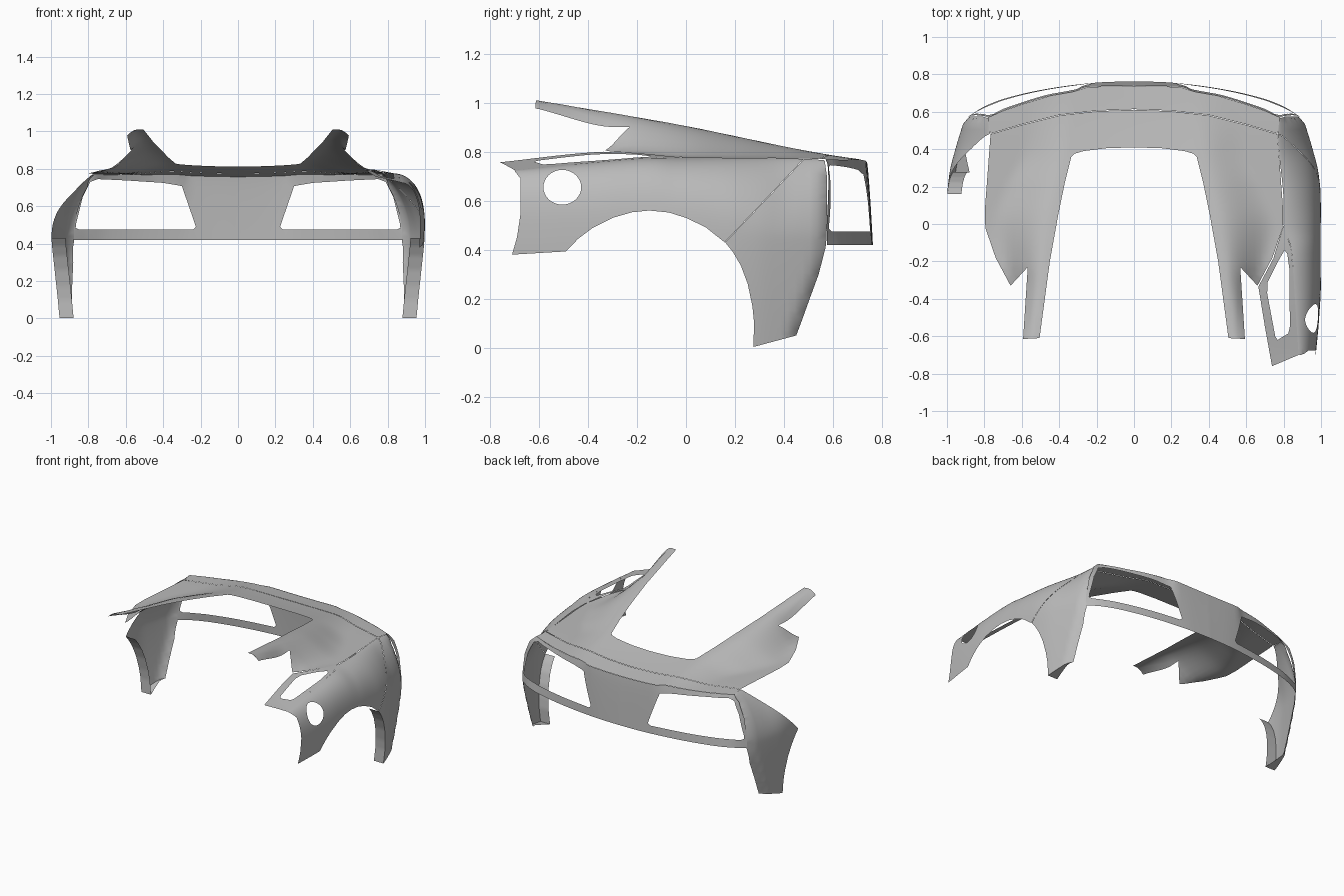
import bpy, bmesh, math
from mathutils import Vector
from mathutils.geometry import delaunay_2d_cdt

if "Cube" in bpy.data.objects:
    bpy.data.objects.remove(bpy.data.objects["Cube"])

grey = bpy.data.materials.new("plain_grey")
grey.diffuse_color = (0.5, 0.5, 0.5, 1)
grey.use_nodes = True
grey.node_tree.nodes["Principled BSDF"].inputs["Base Color"].default_value = grey.diffuse_color


def curve(*pts):
    """Smooth function through (position, value) pairs, ascending."""
    def f(a):
        a = min(max(a, pts[0][0]), pts[-1][0])
        i = 0
        while i < len(pts) - 2 and a > pts[i + 1][0]:
            i += 1

        def slope(k):
            if k <= 0 or k >= len(pts) - 1:
                k0, k1 = max(k - 1, 0), min(k + 1, len(pts) - 1)
                return (pts[k1][1] - pts[k0][1]) / (pts[k1][0] - pts[k0][0])
            m0 = (pts[k][1] - pts[k - 1][1]) / (pts[k][0] - pts[k - 1][0])
            m1 = (pts[k + 1][1] - pts[k][1]) / (pts[k + 1][0] - pts[k][0])
            return 0 if m0 * m1 <= 0 else 2 * m0 * m1 / (m0 + m1)
        w = pts[i + 1][0] - pts[i][0]
        t = (a - pts[i][0]) / w
        return ((1 + 2 * t) * (1 - t) ** 2 * pts[i][1] + t * t * (3 - 2 * t) * pts[i + 1][1]
                + w * (t * (1 - t) ** 2 * slope(i) - t * t * (1 - t) * slope(i + 1)))
    return f


def densify(loop, step=0.02):
    out = []
    for a, b in zip(loop, loop[1:] + loop[:1]):
        n = max(1, math.ceil(math.dist(a, b) / step))
        out += [(a[0] + (b[0] - a[0]) * k / n, a[1] + (b[1] - a[1]) * k / n) for k in range(n)]
    return out


def inside(p, loop):
    hit = False
    for a, b in zip(loop, loop[1:] + loop[:1]):
        if (a[1] > p[1]) != (b[1] > p[1]):
            if p[0] < a[0] + (p[1] - a[1]) * (b[0] - a[0]) / (b[1] - a[1]):
                hit = not hit
    return hit


def make(name, verts, faces, mirror=False):
    me = bpy.data.meshes.new(name)
    me.from_pydata(verts, [], faces)
    bm = bmesh.new()
    bm.from_mesh(me)
    bmesh.ops.recalc_face_normals(bm, faces=bm.faces)
    if sum(f.normal.z + f.normal.y * 0.5 + f.normal.x * f.calc_center_median().x for f in bm.faces) < 0:
        bmesh.ops.reverse_faces(bm, faces=bm.faces)
    for f in bm.faces:
        f.smooth = True
    bm.to_mesh(me)
    bm.free()
    me.set_sharp_from_angle(angle=math.radians(35))
    me.materials.append(grey)
    ob = bpy.data.objects.new(name, me)
    bpy.context.collection.objects.link(ob)
    if mirror:
        ob.modifiers.new("mirror", 'MIRROR').merge_threshold = 0.0005
    return ob


def sheet(name, outline, holes, place, warp=lambda p: p, mirror=False, h=0.03):
    """Trimmed curved panel: flat outline with holes, triangulated, then placed in 3D."""
    loops = [[warp(p) for p in densify(l)] for l in [outline] + holes]
    # drop doubled points
    loops = [[p for i, p in enumerate(l) if math.dist(p, l[i - 1]) > 1e-4] for l in loops]
    ok = lambda p: inside(p, loops[0]) and not any(inside(p, l) for l in loops[1:])
    pts, edges = [], []
    for l in loops:
        s = len(pts)
        pts += l
        edges += [(s + i, s + (i + 1) % len(l)) for i in range(len(l))]
    rim = list(pts)
    us, vs = [p[0] for p in rim], [p[1] for p in rim]
    for i in range(int((max(us) - min(us)) / h) + 1):
        for j in range(int((max(vs) - min(vs)) / h) + 1):
            p = (min(us) + (i + 0.5) * h, min(vs) + (j + 0.5) * h)
            if ok(p) and min(math.dist(p, q) for q in rim) > 0.4 * h:
                pts.append(p)
    v, _, f, *_ = delaunay_2d_cdt([Vector(p) for p in pts], edges, [], 0, 1e-5)
    f = [t for t in f if ok((sum(v[i].x for i in t) / 3, sum(v[i].y for i in t) / 3))]
    used = sorted({i for t in f for i in t})
    new = {k: n for n, k in enumerate(used)}
    make(name, [place(v[i].x, v[i].y) for i in used], [[new[i] for i in t] for t in f], mirror)


# ---- rear deck with roof pillars (plan outline, height rule) ----
ridge_z = curve((-.61, 1.01), (-.4, .975), (0, .905), (.2, .864), (.4, .822), (.6, .785), (.74, .765))
ridge_x = curve((-.61, .54), (0, .45), (.4, .36), (.74, .33))
edge_x = curve((-.61, .75), (-.33, .68), (-.2, .72), (0, .76), (.2, .70), (.4, .60), (.74, .56))
edge_z = curve((-.61, .80), (-.33, .80), (0, .777), (.48, .772), (.74, .762))


def deck(x, y):
    zr, xr, zb = ridge_z(y), ridge_x(y), edge_z(y)
    if x <= xr:
        k = 1 - x / xr
        return (x, y, zr - .008 * k * (2 - k))
    s = min(1, (x - xr) / (edge_x(y) - xr))
    return (x, y, zb + (zr - zb) * (1 - s) ** 2 * (1 + 2 * s))


sheet("rear_deck", [(0, .41), (.15, .405), (.27, .39), (.32, .375), (.335, .36), (.37, .22), (.405, .05),
      (.45, -.2), (.505, -.61), (.593, -.615), (.568, -.23), (.66, -.33), (.74, -.18), (.795, -.02),
      (.797, .08), (.767, .48), (.6, .53), (.4, .58), (.2, .603), (0, .611)], [], deck, mirror=True)
sheet("tail_top", [(0, .614), (.2, .606), (.4, .583), (.6, .533), (.767, .483), (.78, .57), (.7, .605),
      (.6, .64), (.45, .685), (.32, .708), (.25, .732), (.12, .736), (0, .737)], [], deck, mirror=True)

# ---- rear panel with lamp openings ----
upper_y = curve((0, .737), (.12, .736), (.25, .732), (.32, .708), (.45, .685), (.6, .64), (.7, .605),
                (.78, .57), (.89, .57))
lower_y = curve((0, .763), (.15, .759), (.3, .746), (.5, .716), (.7, .668), (.8, .628), (.89, .572))


def tail(x, z):
    k = (max(0, .768 - z) / .348) ** .7
    return (x, upper_y(x) + (lower_y(x) - upper_y(x)) * k, z)


tail_top = [(x, deck(x, upper_y(x))[2]) for x in (.78, .6, .45, .32, .25, .12, 0)]
sheet("tail_panel", [(0, .42), (.885, .42), (.885, .5), (.865, .63), (.825, .73)] + tail_top,
      [[(.3, .708), (.4, .725), (.6, .738), (.75, .745), (.79, .73), (.83, .65), (.865, .51), (.868, .485),
        (.85, .475), (.24, .475), (.225, .49)]], tail, mirror=True)

# ---- quarter panels (side outline, width rule) ----
top_z = curve((-.7, .725), (-.4, .755), (-.13, .775), (0, .776), (.48, .771), (.58, .764))
top_x = curve((-.7, .88), (-.4, .86), (-.13, .84), (0, .80), (.1, .80), (.48, .77), (.58, .775))
side_x = curve((-.72, .97), (-.5, .99), (-.3, 1), (0, 1), (.17, .997), (.28, .985), (.4, .955), (.58, .9))
rear_y = curve((0, .43), (.05, .45), (.2, .505), (.41, .57), (.5, .576), (.73, .575), (.78, .565))
bulge = curve((0, 1), (.4, 0))
BELT = .45


def side_warp(p):
    t = min(1, (p[1] - BELT) / (top_z(p[0]) - BELT))
    return (p[0], t / 2 if t < 0 else 1 - math.sqrt(1 - t))


def side(y, v):
    t = 2 * v if v < 0 else 1 - (1 - min(v, 1)) ** 2
    z = BELT + t * (top_z(y) - BELT)
    x = side_x(y)
    if t < 0:
        x -= .032 * (min(1, (BELT - z) / BELT)) ** 1.5
    else:
        b = bulge(y)
        x = top_x(y) + (x - top_x(y)) * max(0, 1 - t ** (1.8 + 1.2 * b)) ** (.75 - .2 * b)
    d = max(0, rear_y(z) - y)
    if d < .045:
        x -= .025 * (1 - d / .045) ** 2 * (1 if t < .8 else (1 - t) / .2)
    return (x, y, z)


arch_rear = [(.275, .003), (.278, .1), (.271, .17), (.252, .26), (.224, .335), (.192, .39), (.16, .43)]
arch_front = [(-.49, .393), (-.44, .445), (-.38, .49), (-.3, .53), (-.22, .553), (-.15, .56), (-.07, .552),
              (0, .53), (.08, .492), (.158, .43)]
rear_part = arch_rear + [(.484, .771), (.5, 1), (.55, 1), (.566, .765)] + \
    [(rear_y(z), z) for z in (.7, .55, .45, .41, .3, .2, .1, .05)]
front_part = arch_front + [(.481, .771), (.42, 1), (-.68, 1), (-.70, .722), (-.675, .69), (-.675, .55),
                           (-.69, .45), (-.71, .38)]
filler = [(-.505 + .077 * math.cos(a * math.pi / 16), .655 + .071 * math.sin(a * math.pi / 16))
          for a in range(32)]
sheet("right_quarter_front", front_part, [filler], side, side_warp)
for label, s in (("right", 1), ("left", -1)):
    def place(y, v, s=s):
        p = side(y, v)
        return (s * p[0], p[1], p[2])
    sheet(label + "_quarter_rear", rear_part, [], place, side_warp)
    # wheel arch lip, tapering along the lower edge
    path = densify([(.448, .05)] + arch_rear)
    cut = max(range(len(path)), key=lambda i: path[i][1] if path[i][0] < .3 else 0)
    vs = []
    for y, z in path[:cut + 1]:
        p = place(*side_warp((y, z)))
        vs += [p, (p[0] - s * .075 * min(1, (.45 - y) / .17), y, z)]
    make(label + "_arch_lip", vs, [(2 * i, 2 * i + 1, 2 * i + 3, 2 * i + 2) for i in range(cut)])

# ---- frame round the shoulder intake, right side only ----
frame_z = curve((-.76, .757), (-.33, .80), (0, .777))
frame_x = curve((-.76, .738), (-.335, .665), (-.185, .745), (0, .79))


def shoulder(x, y):
    k = (x - frame_x(y)) / (top_x(y) - frame_x(y))
    return (x, y, frame_z(y) + (top_z(y) - frame_z(y)) * min(1, max(0, k)))


sheet("shoulder_frame", [(.80, -.005), (.745, -.185), (.665, -.335), (.70, -.55), (.738, -.76), (.88, -.70)] +
      [(top_x(y), y) for y in (-.55, -.4, -.25, -.13, -.07)],
      [[(.805, -.14), (.77, -.2), (.715, -.31), (.712, -.37), (.755, -.6), (.768, -.62), (.825, -.585),
        (.833, -.55), (.832, -.25), (.82, -.16)]], shoulder)
